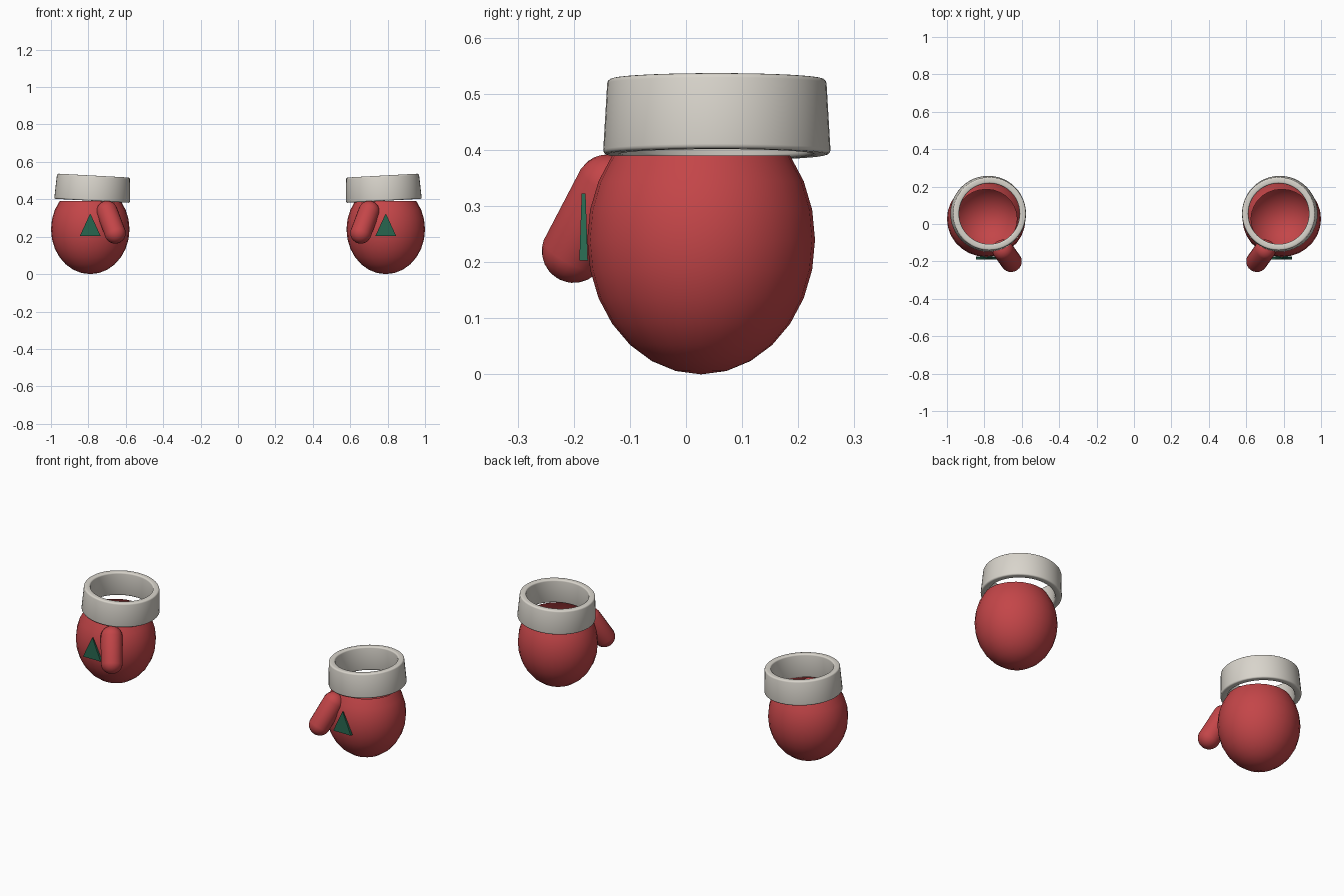
import bpy, bmesh, math
from mathutils import Vector

cube = bpy.data.objects.get("Cube")
if cube:
    bpy.data.objects.remove(cube, do_unlink=True)


def material(name, colour):
    m = bpy.data.materials.new(name)
    m.use_nodes = True
    m.diffuse_color = (*colour, 1)
    m.node_tree.nodes["Principled BSDF"].inputs["Base Color"].default_value = (*colour, 1)
    return m


red = material("red wool", (0.55, 0.06, 0.065))
cream = material("cream fleece", (0.69, 0.66, 0.60))
green = material("green felt", (0.02, 0.13, 0.075))


def add_object(name, bm, mat, location, smooth_angle=None):
    mesh = bpy.data.meshes.new(name)
    bm.to_mesh(mesh)
    bm.free()
    mesh.materials.append(mat)
    ob = bpy.data.objects.new(name, mesh)
    bpy.context.collection.objects.link(ob)
    ob.location = location
    if smooth_angle:
        bpy.ops.object.select_all(action='DESELECT')
        ob.select_set(True)
        bpy.context.view_layer.objects.active = ob
        bpy.ops.object.shade_smooth_by_angle(angle=math.radians(smooth_angle))
    return ob


def hand(side, s):
    # Egg-shaped bowl, open at the wrist
    bm = bmesh.new()
    bmesh.ops.create_uvsphere(bm, u_segments=28, v_segments=14, radius=1)
    top = [v for v in bm.verts if v.co.z > 0.7]
    bmesh.ops.delete(bm, geom=top, context='VERTS')
    bmesh.ops.scale(bm, vec=(0.21, 0.203, 0.24), verts=bm.verts)
    add_object(side + "_hand", bm, red, (s * 0.79, 0.027, 0.24), 60)


def thumb(side, s):
    # Capsule: a sphere whose halves are pulled apart
    low, high = Vector((s * 0.657, -0.2, 0.22)), Vector((s * 0.70, -0.14, 0.335))
    axis = high - low
    bm = bmesh.new()
    bmesh.ops.create_uvsphere(bm, u_segments=20, v_segments=13, radius=0.057)
    for v in bm.verts:
        v.co.z += math.copysign(axis.length / 2, v.co.z)
    ob = add_object(side + "_thumb", bm, red, (low + high) / 2, 60)
    ob.rotation_euler = axis.to_track_quat('Z', 'Y').to_euler()


def cuff(side, s):
    # Thick tapered ring turned from a four-point profile, tilted inward
    profile = [(0.203, 0), (0.195, 0.135), (0.162, 0.135), (0.168, 0)]
    bm = bmesh.new()
    verts = [bm.verts.new((r, 0, z)) for r, z in profile]
    edges = [bm.edges.new((verts[i], verts[i - 1])) for i in range(len(verts))]
    bmesh.ops.spin(bm, geom=verts + edges, cent=(0, 0, 0), axis=(0, 0, 1),
                   angle=math.tau, steps=48, use_merge=True)
    bmesh.ops.remove_doubles(bm, verts=bm.verts, dist=0.0001)
    bmesh.ops.recalc_face_normals(bm, faces=bm.faces)
    rims = [e for e in bm.edges if len(e.link_faces) == 2 and e.calc_face_angle() > 1]
    bmesh.ops.bevel(bm, geom=rims, offset=0.008, segments=3, profile=0.5, affect='EDGES')
    ob = add_object(side + "_cuff", bm, cream, (s * 0.78, 0.055, 0.392), 60)
    ob.rotation_euler.y = -s * 0.054


def tree(side, s):
    # Thin wedge, pointed at the top
    bm = bmesh.new()
    bmesh.ops.create_cube(bm, size=1)
    for v in bm.verts:
        at_top = v.co.z > 0
        v.co.x *= 0.003 if at_top else 0.112
        v.co.y *= 0.007 if at_top else 0.015
        v.co.z *= 0.119
    add_object(side + "_tree_patch", bm, green, (s * 0.79, -0.1825, 0.2625))


for side, s in (("left", 1), ("right", -1)):
    for part in (hand, thumb, cuff, tree):
        part(side, s)
